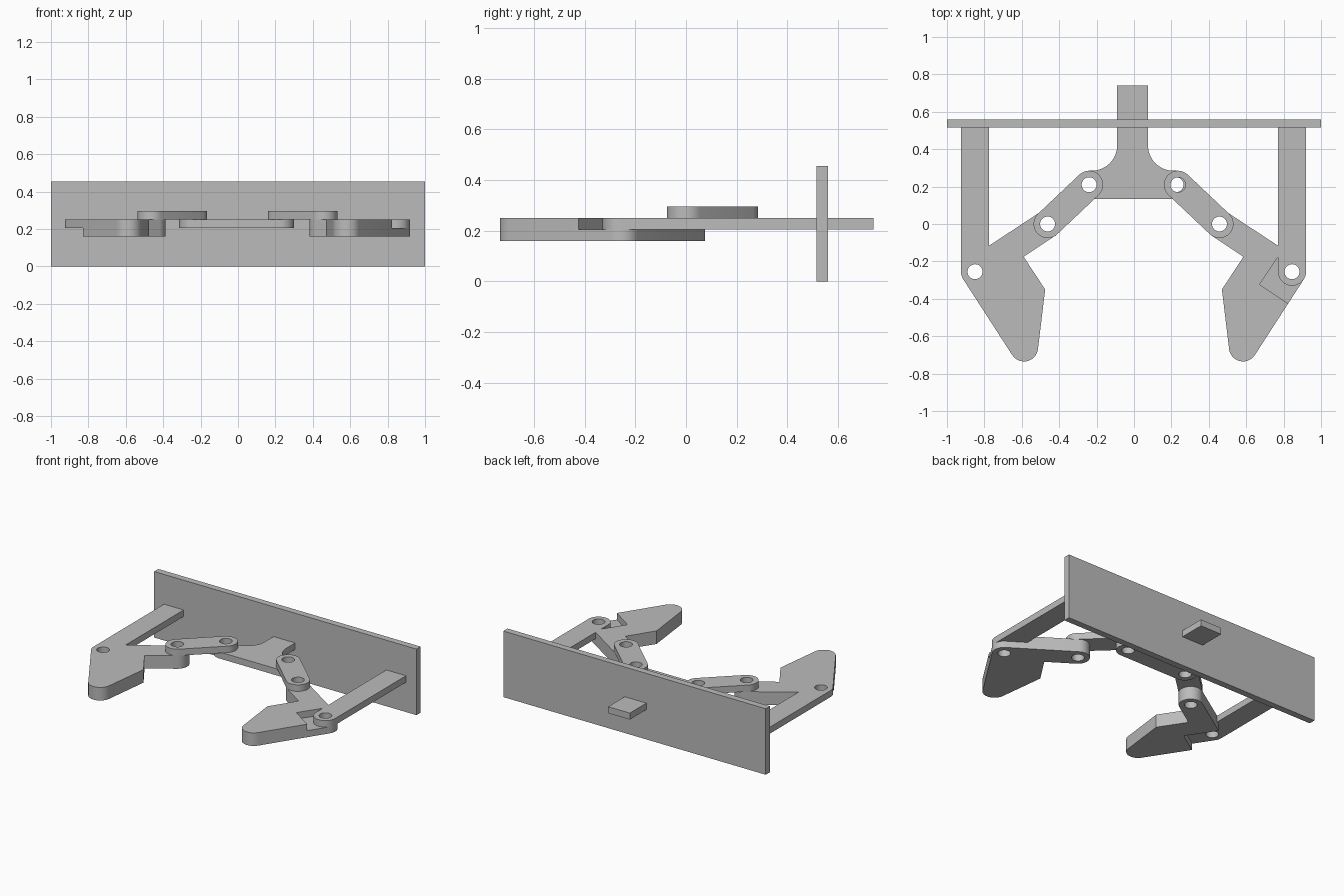
import bpy
import bmesh
from math import cos, sin, radians, degrees, atan2
from mathutils import Vector

cube = bpy.data.objects.get("Cube")
if cube:
    bpy.data.objects.remove(cube, do_unlink=True)

grey = bpy.data.materials.new("plain grey")
grey.use_nodes = True
GREY = (0.5, 0.5, 0.5, 1)
grey.diffuse_color = GREY
grey.node_tree.nodes["Principled BSDF"].inputs["Base Color"].default_value = GREY

R, HOLE = 0.075, 0.04            # lug and pin hole radii
Z0, Z1, Z2, Z3 = 0.16, 0.205, 0.25, 0.295   # layer heights
parts = []


def arc(centre, r, start, end, steps=16):
    angles = [radians(start + (end - start) * i / steps) for i in range(steps + 1)]
    return [(centre[0] + r * cos(a), centre[1] + r * sin(a)) for a in angles]


def slab(name, outline, holes, low, high):
    """Extrude an outline with round pin holes from low to high."""
    bm = bmesh.new()
    loops = [outline] + [arc(h, HOLE, 0, 360, 32)[:-1] for h in holes]
    edges = []
    for loop in loops:
        verts = [bm.verts.new((x, y, low)) for x, y in loop]
        edges += [bm.edges.new((v, verts[i - 1])) for i, v in enumerate(verts)]
    bmesh.ops.triangle_fill(bm, edges=edges, use_beauty=True, normal=(0, 0, 1))
    grown = bmesh.ops.extrude_face_region(bm, geom=bm.faces[:])["geom"]
    top = [g for g in grown if isinstance(g, bmesh.types.BMVert)]
    bmesh.ops.translate(bm, verts=top, vec=(0, 0, high - low))
    bmesh.ops.recalc_face_normals(bm, faces=bm.faces[:])
    mesh = bpy.data.meshes.new(name)
    bm.to_mesh(mesh)
    bm.free()
    mesh.materials.append(grey)
    obj = bpy.data.objects.new(name, mesh)
    bpy.context.collection.objects.link(obj)
    parts.append(obj)
    return obj


def rectangle(x0, x1, y0, y1):
    return [(x0, y0), (x1, y0), (x1, y1), (x0, y1)]


def cut(obj, cutter):
    """Subtract the cutter for good and remove it."""
    mod = obj.modifiers.new("notch", 'BOOLEAN')
    mod.operation, mod.solver, mod.object = 'DIFFERENCE', 'EXACT', cutter
    graph = bpy.context.evaluated_depsgraph_get()
    mesh = bpy.data.meshes.new_from_object(obj.evaluated_get(graph))
    obj.modifiers.clear()
    obj.data = mesh
    parts.remove(cutter)
    bpy.data.objects.remove(cutter, do_unlink=True)


# Back plate
slab("back_plate", rectangle(-1, 1, 0.515, 0.56), [], 0, 0.455)

# Sliding yoke with a stem through the plate
mid, px, stem, fillet = -0.0075, 0.2325, 0.0825, 0.135
fx = stem + fillet
yoke = (arc((px, 0.21), R, -90, 90) + arc((fx, 0.42), fillet, -90, -180)
        + [(stem, 0.74), (-stem, 0.74)]
        + arc((-fx, 0.42), fillet, 0, -90) + arc((-px, 0.21), R, 90, 270))
slab("sliding_yoke", [(x + mid, y) for x, y in yoke],
     [(mid + px, 0.21), (mid - px, 0.21)], Z1, Z2)

# Pivots shared by the two sides
yoke_pin, link_pin = Vector((0.235, 0.21)), Vector((0.457, 0))
arm_pin, tip = Vector((0.845, -0.255)), Vector((0.583, -0.66))
along = Vector((0.832, -0.555))
across = Vector((0.555, 0.832))

for side in ("left", "right"):
    def place(points):
        return [(x if side == "left" else -x - 0.005, y) for x, y in points]

    # Fixed arm from the plate to the finger pivot
    arm = arc(arm_pin, R, 180, 360) + [(arm_pin.x + R, 0.525), (arm_pin.x - R, 0.525)]
    slab(side + "_arm", place(arm), place([arm_pin]), Z1, Z2)

    # Link lying on top of the yoke and finger
    d = link_pin - yoke_pin
    a = degrees(atan2(d.y, d.x))
    link = arc(link_pin, R, a - 90, a + 90) + arc(yoke_pin, R, a + 90, a + 270)
    slab(side + "_link", place(link), place([yoke_pin, link_pin]), Z2, Z3)

    # Finger with a half-depth notch round the arm pivot
    outline = (arc(link_pin, R, 56, 236) + [(0.585, -0.175), (0.47, -0.35)]
               + arc(tip, R, 188, 327) + arc(arm_pin, R, -33, 56))
    finger = slab(side + "_finger", place(outline), place([link_pin, arm_pin]), Z0, Z2)
    c = Vector((0.672, -0.323))
    notch = [c, c + along * 0.4, c + (along + across) * 0.4, c + across * 0.4]
    low, high = (Z1, Z2 + 0.02) if side == "left" else (Z0 - 0.02, Z1)
    cut(finger, slab("notch_cutter", place(notch), [], low, high))

# Smooth the round edges, keep the corners sharp
bpy.ops.object.select_all(action='DESELECT')
for obj in parts:
    obj.select_set(True)
bpy.context.view_layer.objects.active = parts[0]
bpy.ops.object.shade_smooth_by_angle(angle=radians(30))
